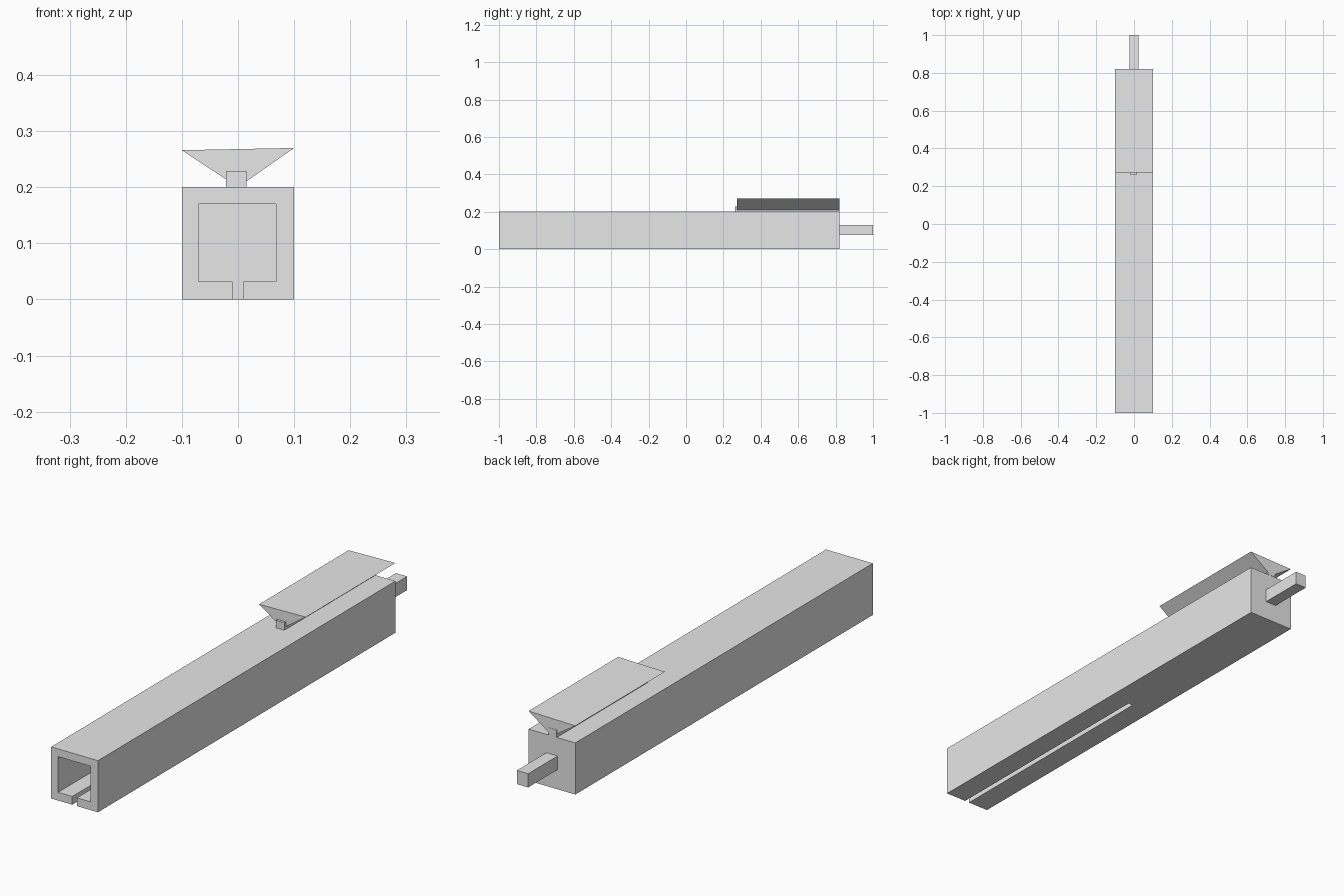
import bpy
import bmesh

default = bpy.data.objects.get("Cube")
if default:
    bpy.data.objects.remove(default, do_unlink=True)

grey = bpy.data.materials.new("plain_grey")
grey.use_nodes = True
colour = (0.8, 0.8, 0.8, 1)
grey.diffuse_color = colour
grey.node_tree.nodes["Principled BSDF"].inputs["Base Color"].default_value = colour


def prism(name, profile, front, back):
    """Extrude an (x, z) outline along y."""
    bm = bmesh.new()
    face = bm.faces.new([bm.verts.new((x, front, z)) for x, z in profile])
    new = bmesh.ops.extrude_face_region(bm, geom=[face])["geom"]
    verts = [v for v in new if isinstance(v, bmesh.types.BMVert)]
    bmesh.ops.translate(bm, verts=verts, vec=(0, back - front, 0))
    bmesh.ops.recalc_face_normals(bm, faces=bm.faces)
    mesh = bpy.data.meshes.new(name)
    bm.to_mesh(mesh)
    bm.free()
    mesh.materials.append(grey)
    obj = bpy.data.objects.new(name, mesh)
    bpy.context.collection.objects.link(obj)
    return obj


def rectangle(x0, x1, z0, z1):
    return [(x0, z0), (x1, z0), (x1, z1), (x0, z1)]


# Long square body
body = prism("body", rectangle(-0.1, 0.1, 0, 0.2), -1, 0.82)

# Square channel in the front half, open to the underside through a slot
keyhole = [(-0.01, -0.05), (0.01, -0.05), (0.01, 0.032), (0.068, 0.032),
           (0.068, 0.17), (-0.07, 0.17), (-0.07, 0.032), (-0.01, 0.032)]
cutter = prism("channel_cutter", keyhole, -1.1, -0.02)
cutter.hide_render = True
cut = body.modifiers.new("channel", "BOOLEAN")
cut.operation = "DIFFERENCE"
cut.solver = "EXACT"
cut.object = cutter
bpy.context.view_layer.objects.active = body
bpy.ops.object.modifier_apply(modifier=cut.name)
bpy.data.objects.remove(cutter, do_unlink=True)

# Wedge standing on its edge, with a narrow rail through its base
prism("top_wedge", [(0, 0.2), (0.1, 0.27), (-0.1, 0.266)], 0.272, 0.82)
prism("wedge_rail", rectangle(-0.021, 0.015, 0.2, 0.229), 0.262, 0.821)

# Rear rod
prism("rear_rod", rectangle(-0.024, 0.024, 0.076, 0.129), 0.82, 1)
